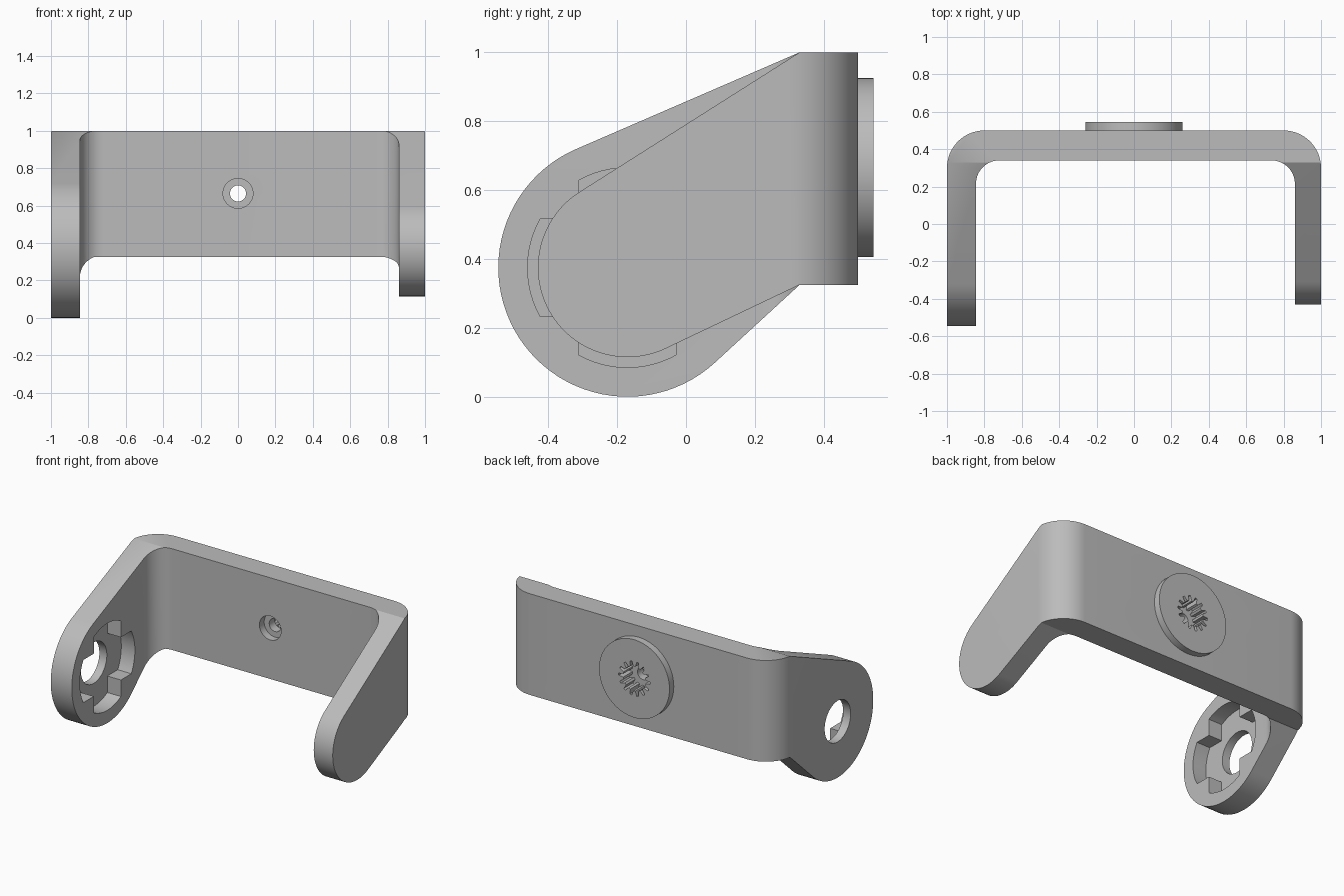
import bpy, bmesh
from math import sin, cos, asin, acos, atan2, hypot, pi, radians

cube = bpy.data.objects.get("Cube")
if cube:
    bpy.data.objects.remove(cube, do_unlink=True)

grey = bpy.data.materials.new("matte grey")
grey.use_nodes = True
COLOUR = (0.5, 0.5, 0.5, 1)
grey.diffuse_color = COLOUR
grey.node_tree.nodes["Principled BSDF"].inputs["Base Color"].default_value = COLOUR

PIVOT = (-0.17, 0.375)     # arm eye centre (y, z)
HUB = (0, 0.665)           # back boss centre (x, z)
PLACE = {"x": lambda u, v, t: (t, u, v),
         "y": lambda u, v, t: (u, t, v),
         "z": lambda u, v, t: (u, v, t)}


def arc(centre, r, a, b, n=16):
    """Points on an arc from angle a to b."""
    return [(centre[0] + r * cos(a + (b - a) * i / n),
             centre[1] + r * sin(a + (b - a) * i / n)) for i in range(n + 1)]


def circle(centre, r, n=64):
    return arc(centre, r, 0, 2 * pi, n)[:-1]


def prism(name, points, axis, lo, hi):
    """Extrude a closed outline along an axis."""
    bm = bmesh.new()
    base = bm.faces.new([bm.verts.new(PLACE[axis](u, v, lo)) for u, v in points])
    new = bmesh.ops.extrude_face_region(bm, geom=[base])["geom"]
    for v in new:
        if isinstance(v, bmesh.types.BMVert):
            v.co["xyz".index(axis)] = hi
    bmesh.ops.recalc_face_normals(bm, faces=bm.faces)
    mesh = bpy.data.meshes.new(name)
    bm.to_mesh(mesh)
    bm.free()
    mesh.materials.append(grey)
    obj = bpy.data.objects.new(name, mesh)
    bpy.context.collection.objects.link(obj)
    return obj


def combine(obj, tool, operation):
    """Apply a boolean and discard the tool."""
    tool.hide_render = True
    mod = obj.modifiers.new(operation, "BOOLEAN")
    mod.operation, mod.object, mod.solver = operation, tool, "EXACT"
    bpy.ops.object.select_all(action="DESELECT")
    bpy.context.view_layer.objects.active = obj
    obj.select_set(True)
    bpy.ops.object.modifier_apply(modifier=mod.name)
    bpy.data.objects.remove(tool, do_unlink=True)


def arm_outline(r):
    """Round eye joined by tangents to the back wall, seen from the side."""
    def tangent(y, z, side):
        dy, dz = y - PIVOT[0], z - PIVOT[1]
        return atan2(dz, dy) + side * acos(r / hypot(dy, dz))
    top, low = tangent(0.33, 1, 1), tangent(0.33, 0.325, -1)
    return arc(PIVOT, r, top, low + 2 * pi, 48) + [
        (0.33, 0.325), (0.7, 0.325), (0.7, 1), (0.33, 1)]


# U-shaped bracket in plan, with rounded corners inside and out
plan = [(-1, -0.7)] + arc((-0.8, 0.3), 0.2, pi, pi / 2)
plan += arc((0.8, 0.3), 0.2, pi / 2, 0) + [(1, -0.7), (0.86, -0.7)]
plan += arc((0.735, 0.215), 0.125, 0, pi / 2)
plan += arc((-0.72, 0.215), 0.125, pi / 2, pi) + [(-0.845, -0.7)]
bracket = prism("bracket", plan, "z", -0.2, 1.2)

# Side silhouettes: large eye on the right arm, small one on the left
envelope = prism("envelope", arm_outline(0.375), "x", -1.2, 0)
combine(envelope, prism("small_envelope", arm_outline(0.26), "x", -0.2, 1.2), "UNION")
combine(bracket, envelope, "INTERSECT")

# Round boss on the back wall
combine(bracket, prism("boss", circle(HUB, 0.26), "y", 0.45, 0.545), "UNION")

# Toothed socket in the boss, screw hole and front counterbore
teeth = 14
socket = []
for i in range(teeth):
    for offset, r in ((-0.3, 0.082), (-0.14, 0.115), (0.14, 0.115), (0.3, 0.082)):
        a = 2 * pi * (i + offset) / teeth
        socket.append((HUB[0] + r * cos(a), HUB[1] + r * sin(a)))
combine(bracket, prism("socket", socket, "y", 0.45, 0.7), "DIFFERENCE")
combine(bracket, prism("screw_hole", circle(HUB, 0.043, 32), "y", 0.2, 0.6), "DIFFERENCE")
combine(bracket, prism("counterbore", circle(HUB, 0.08, 48), "y", 0.2, 0.39), "DIFFERENCE")

# Cross-shaped recess with rounded ends, and through hole, in the large eye
half, reach = 0.1425, 0.29
spread = asin(half / reach)
cross = []
for k in range(4):
    a = k * pi / 2
    cross += arc(PIVOT, reach, a - spread, a + spread, 12)
    cross += arc(PIVOT, half * 2 ** 0.5, a + pi / 4, a, 1)[:1]
combine(bracket, prism("cross_recess", cross, "x", -0.945, -0.7), "DIFFERENCE")
combine(bracket, prism("pivot_hole", circle(PIVOT, 0.137), "x", -1.2, -0.7), "DIFFERENCE")

bpy.ops.object.shade_smooth_by_angle(angle=radians(25))
